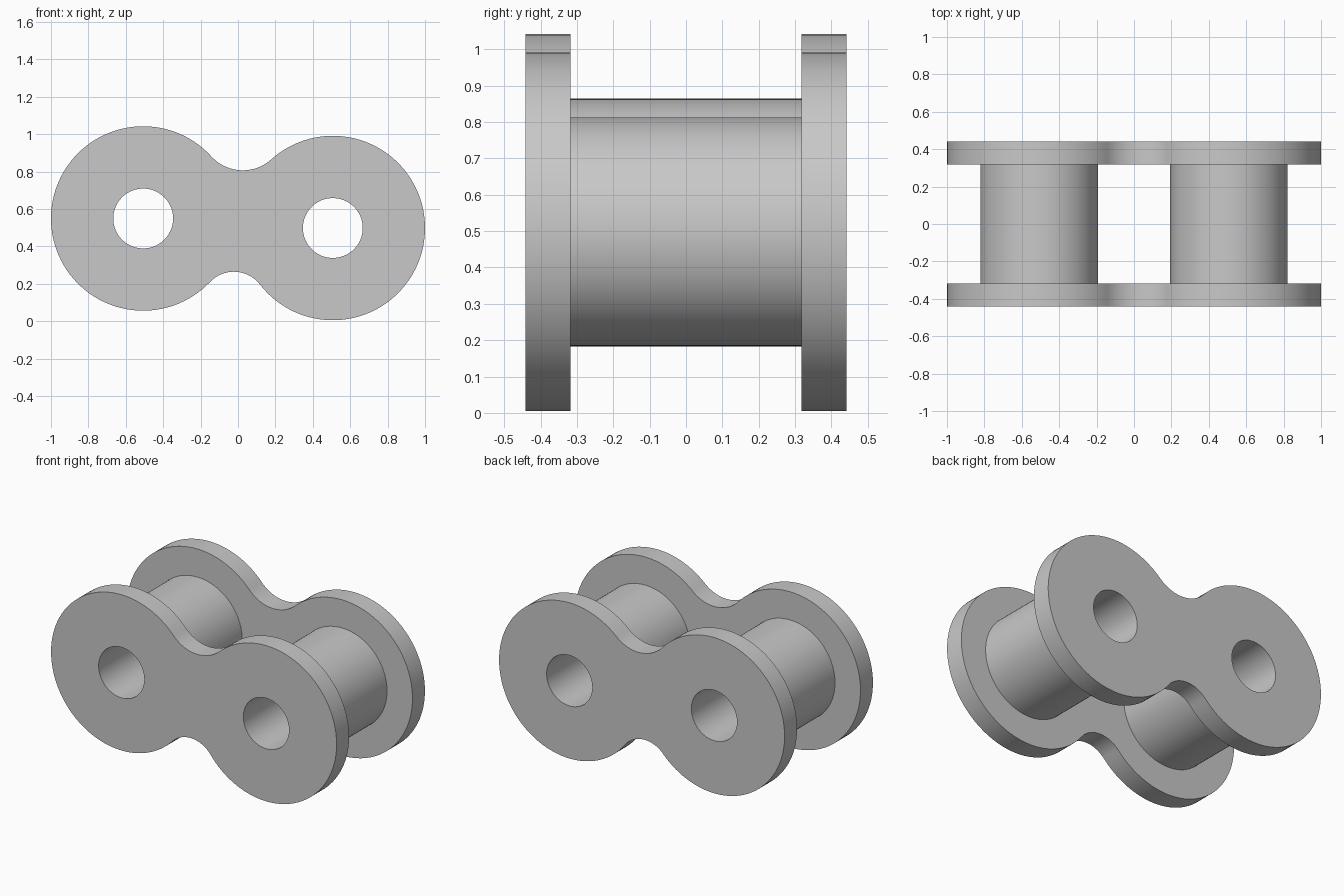
import bpy, bmesh, math
from mathutils import Vector

cube = bpy.data.objects.get("Cube")
if cube:
    bpy.data.objects.remove(cube, do_unlink=True)

# Pin centres in the x-z plane and main sizes
PINS = [Vector((-0.507, 0.549)), Vector((0.507, 0.498))]
LOBE_R, ROLLER_R, BORE_R = 0.493, 0.315, 0.16
INNER_Y, OUTER_Y = 0.317, 0.442

steel = bpy.data.materials.new("light_grey_steel")
steel.use_nodes = True
colour = (0.58, 0.58, 0.58, 1)
steel.diffuse_color = colour
steel.node_tree.nodes["Principled BSDF"].inputs["Base Color"].default_value = colour


def arc(centre, radius, start, end, steps):
    """Points along an arc, both ends included."""
    angles = [start + (end - start) * i / steps for i in range(steps + 1)]
    return [centre + radius * Vector((math.cos(a), math.sin(a))) for a in angles]


def circle(centre, radius, steps=96):
    return arc(centre, radius, 0, math.tau, steps)[:-1]


def angle_to(a, b):
    return math.atan2(b.y - a.y, b.x - a.x) % math.tau


def link_outline(top_r=0.227, bottom_r=0.176):
    """Two round lobes joined by tangent concave fillets."""
    left, right = PINS
    mid, half = (left + right) / 2, (right - left).length / 2
    along = (right - left).normalized()
    up = Vector((-along.y, along.x))
    top = mid + up * math.sqrt((LOBE_R + top_r) ** 2 - half ** 2)
    bottom = mid - up * math.sqrt((LOBE_R + bottom_r) ** 2 - half ** 2)
    pts = arc(right, LOBE_R, angle_to(right, bottom) - math.tau, angle_to(right, top), 80)
    pts += arc(top, top_r, angle_to(top, right), angle_to(top, left), 24)[1:-1]
    pts += arc(left, LOBE_R, angle_to(left, top), angle_to(left, bottom), 80)
    pts += arc(bottom, bottom_r, angle_to(bottom, left), angle_to(bottom, right), 24)[1:-1]
    return pts


def extrude_profile(name, loops, y0, y1):
    """Fill an outline with holes and extrude it along y."""
    bm = bmesh.new()
    for loop in loops:
        verts = [bm.verts.new((p.x, y0, p.y)) for p in loop]
        for i, v in enumerate(verts):
            bm.edges.new((verts[i - 1], v))
    bmesh.ops.triangle_fill(bm, edges=bm.edges[:], use_beauty=True)
    result = bmesh.ops.extrude_face_region(bm, geom=bm.faces[:], use_keep_orig=True)
    moved = [g for g in result["geom"] if isinstance(g, bmesh.types.BMVert)]
    bmesh.ops.translate(bm, verts=moved, vec=(0, y1 - y0, 0))
    bmesh.ops.recalc_face_normals(bm, faces=bm.faces[:])
    mesh = bpy.data.meshes.new(name)
    bm.to_mesh(mesh)
    bm.free()
    mesh.materials.append(steel)
    obj = bpy.data.objects.new(name, mesh)
    bpy.context.collection.objects.link(obj)
    bpy.ops.object.select_all(action="DESELECT")
    obj.select_set(True)
    bpy.context.view_layer.objects.active = obj
    bpy.ops.object.shade_smooth_by_angle(angle=math.radians(30))


# Side plates with pin holes
plate_loops = [link_outline()] + [circle(p, BORE_R) for p in PINS]
extrude_profile("front_plate", plate_loops, -OUTER_Y, -INNER_Y)
extrude_profile("back_plate", plate_loops, INNER_Y, OUTER_Y)

# Hollow rollers between the plates
for name, pin in zip(("right_roller", "left_roller"), PINS):
    extrude_profile(name, [circle(pin, ROLLER_R), circle(pin, BORE_R)], -INNER_Y, INNER_Y)
